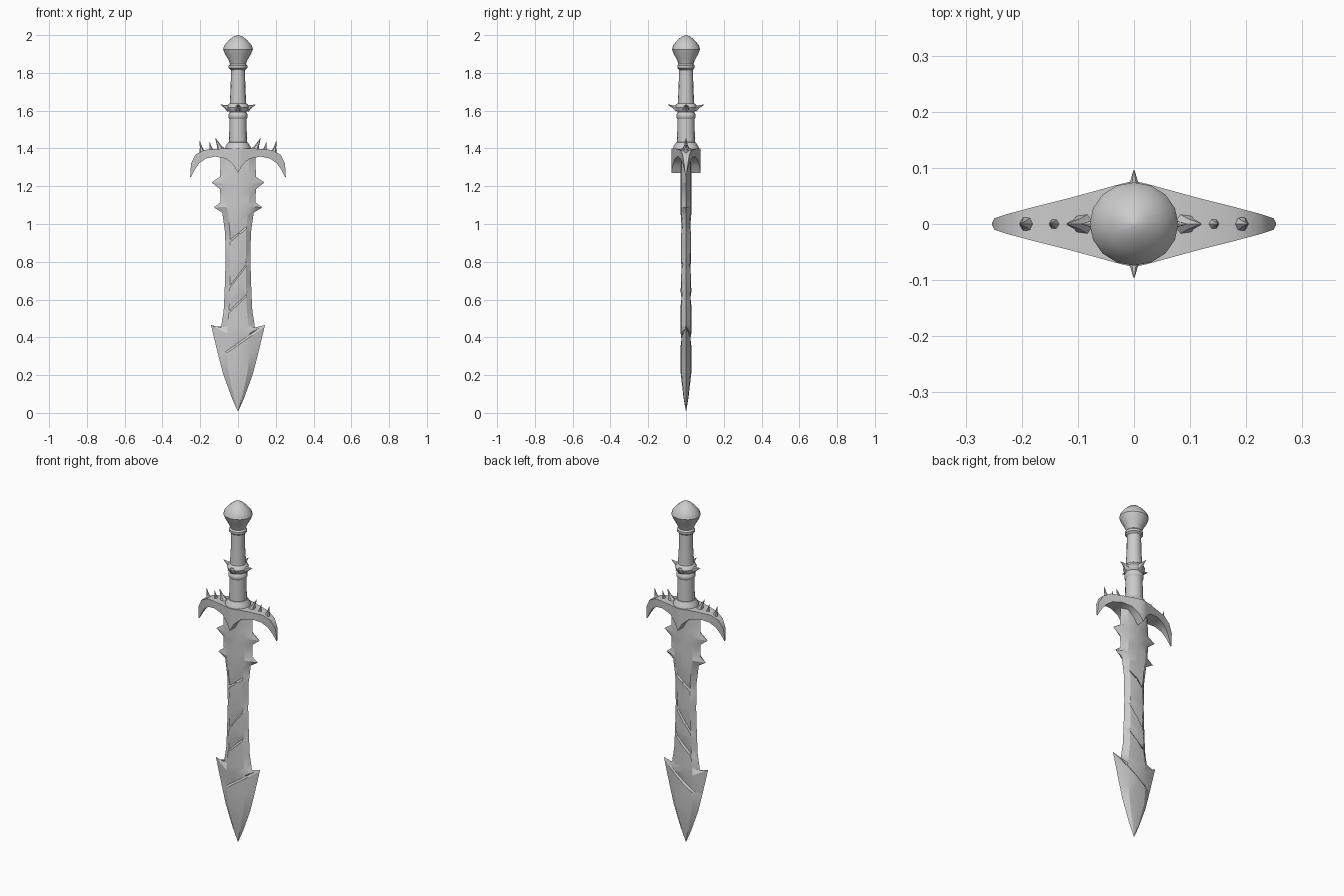
import bpy, bmesh
from math import radians, sin, cos, pi
from mathutils import Vector

cube = bpy.data.objects.get("Cube")
if cube:
    bpy.data.objects.remove(cube)

steel = bpy.data.materials.new("grey_steel")
steel.use_nodes = True
steel.diffuse_color = (0.6, 0.6, 0.6, 1)
steel.node_tree.nodes["Principled BSDF"].inputs["Base Color"].default_value = (0.6, 0.6, 0.6, 1)


def finish(name, bm, angle=35):
    bmesh.ops.remove_doubles(bm, verts=bm.verts, dist=0.0004)
    bmesh.ops.recalc_face_normals(bm, faces=bm.faces)
    mesh = bpy.data.meshes.new(name)
    bm.to_mesh(mesh)
    bm.free()
    mesh.materials.append(steel)
    obj = bpy.data.objects.new(name, mesh)
    bpy.context.collection.objects.link(obj)
    bpy.ops.object.select_all(action='DESELECT')
    obj.select_set(True)
    bpy.context.view_layer.objects.active = obj
    bpy.ops.object.shade_smooth_by_angle(angle=radians(angle))
    return obj


def loft(bm, rings):
    """Skin a list of closed rings and cap both ends."""
    rows = [[bm.verts.new(p) for p in ring] for ring in rings]
    n = len(rows[0])
    for a, b in zip(rows, rows[1:]):
        for i in range(n):
            j = (i + 1) % n
            bm.faces.new((a[i], a[j], b[j], b[i]))
    bm.faces.new(rows[0])
    bm.faces.new(rows[-1])


def lathe(name, profile, sides=16, flat=1.0):
    bm = bmesh.new()
    loft(bm, [[(r * cos(2 * pi * i / sides), flat * r * sin(2 * pi * i / sides), z)
               for i in range(sides)] for r, z in profile])
    return finish(name, bm)


def spike(name, base, tip, radius):
    base, tip = Vector(base), Vector(tip)
    axis = tip - base
    turn = Vector((0, 0, 1)).rotation_difference(axis)
    bm = bmesh.new()
    loft(bm, [[base + axis * t + turn @ Vector((r * cos(i * pi / 3), r * sin(i * pi / 3), 0))
               for i in range(6)] for t, r in ((0, radius), (0.45, radius * 0.42), (1, 0.001))])
    return finish(name, bm, 50)


# Blade: ridge height, edge height, half width
rows = [(0.01, 0.01, 0.002), (0.08, 0.08, 0.033), (0.21, 0.21, 0.08), (0.32, 0.32, 0.108),
        (0.42, 0.465, 0.143), (0.46, 0.452, 0.09), (0.54, 0.54, 0.076), (0.64, 0.64, 0.071),
        (0.8, 0.8, 0.066), (0.95, 0.95, 0.068), (1.05, 1.06, 0.083), (1.09, 1.088, 0.128),
        (1.13, 1.115, 0.092), (1.18, 1.185, 0.095), (1.22, 1.22, 0.14),
        (1.26, 1.25, 0.095), (1.36, 1.36, 0.092)]
bm = bmesh.new()
rings = []
for zc, ze, w in rows:
    t = 0.028 * min(1, w / 0.07)
    m = min(0.62 * w, 0.06)
    rings.append([(w, 0, ze), (m, t * 0.82, zc), (0, t, zc), (-m, t * 0.82, zc),
                  (-w, 0, ze), (-m, -t * 0.82, zc), (0, -t, zc), (m, -t * 0.82, zc)])
loft(bm, rings)

# Hammered diagonal grooves across the blade
for z, slope in ((0.37, 0.7), (0.585, 0.95), (0.73, 1.3), (0.95, 0.8)):
    normal = Vector((-slope, 0, 1)).normalized()
    for offset, depth in ((-0.012, 1), (0, 0.72), (0.05, 1)):
        cut = bmesh.ops.bisect_plane(bm, geom=bm.verts[:] + bm.edges[:] + bm.faces[:],
                                     plane_co=(0, 0, z + offset), plane_no=normal)
        for v in cut["geom_cut"]:
            if isinstance(v, bmesh.types.BMVert):
                v.co.y *= depth
finish("blade", bm, 25)

# Cross guard: outer x, outer z, inner x, inner z, half depth
half = [(0.0, 1.4, 0.0, 1.27, 0.077), (0.025, 1.4, 0.022, 1.31, 0.071),
        (0.065, 1.4, 0.06, 1.345, 0.06), (0.12, 1.397, 0.12, 1.357, 0.045),
        (0.18, 1.392, 0.17, 1.347, 0.03), (0.225, 1.367, 0.205, 1.322, 0.018),
        (0.249, 1.32, 0.228, 1.29, 0.01), (0.253, 1.25, 0.25, 1.248, 0.002)]
path = [(-a, b, -c, d, e) for a, b, c, d, e in half[:0:-1]] + half
bm = bmesh.new()
loft(bm, [[(a, -h, b), (a, h, b), (c, h, d), (c, -h, d)] for a, b, c, d, h in path])
finish("cross_guard", bm)

# Thorns along the guard
for side, label in ((1, "left"), (-1, "right")):
    for i, (x0, x1, top, r) in enumerate(((0.19, 0.203, 1.438, 0.015),
                                          (0.14, 0.15, 1.435, 0.014),
                                          (0.085, 0.12, 1.455, 0.026))):
        spike(f"guard_thorn_{label}_{i + 1}", (side * x0, 0, 1.38), (side * x1, 0, top), r)
lathe("guard_collar", [(0.072, 1.39), (0.066, 1.41), (0.052, 1.432), (0.044, 1.435)])

# Handle with its bands
lathe("grip", [(0.05, 1.38), (0.046, 1.5), (0.045, 1.57), (0.043, 1.65),
               (0.039, 1.72), (0.037, 1.83)])
lathe("grip_band", [(0.044, 1.555), (0.051, 1.565), (0.051, 1.58), (0.044, 1.59)])
lathe("thorn_ring", [(0.044, 1.592), (0.053, 1.602), (0.058, 1.618), (0.053, 1.632), (0.042, 1.64)])
for i in range(4):
    c, s = round(cos(i * pi / 2)), round(sin(i * pi / 2))
    spike(f"ring_thorn_{i + 1}", (0.045 * c, 0.045 * s, 1.612), (0.093 * c, 0.096 * s, 1.632), 0.022)

# Pommel
lathe("pommel", [(0.037, 1.815), (0.049, 1.825), (0.049, 1.838), (0.042, 1.846), (0.05, 1.868),
                 (0.069, 1.9), (0.079, 1.925), (0.073, 1.945), (0.052, 1.97),
                 (0.025, 1.992), (0.002, 2.0)], flat=0.94)
